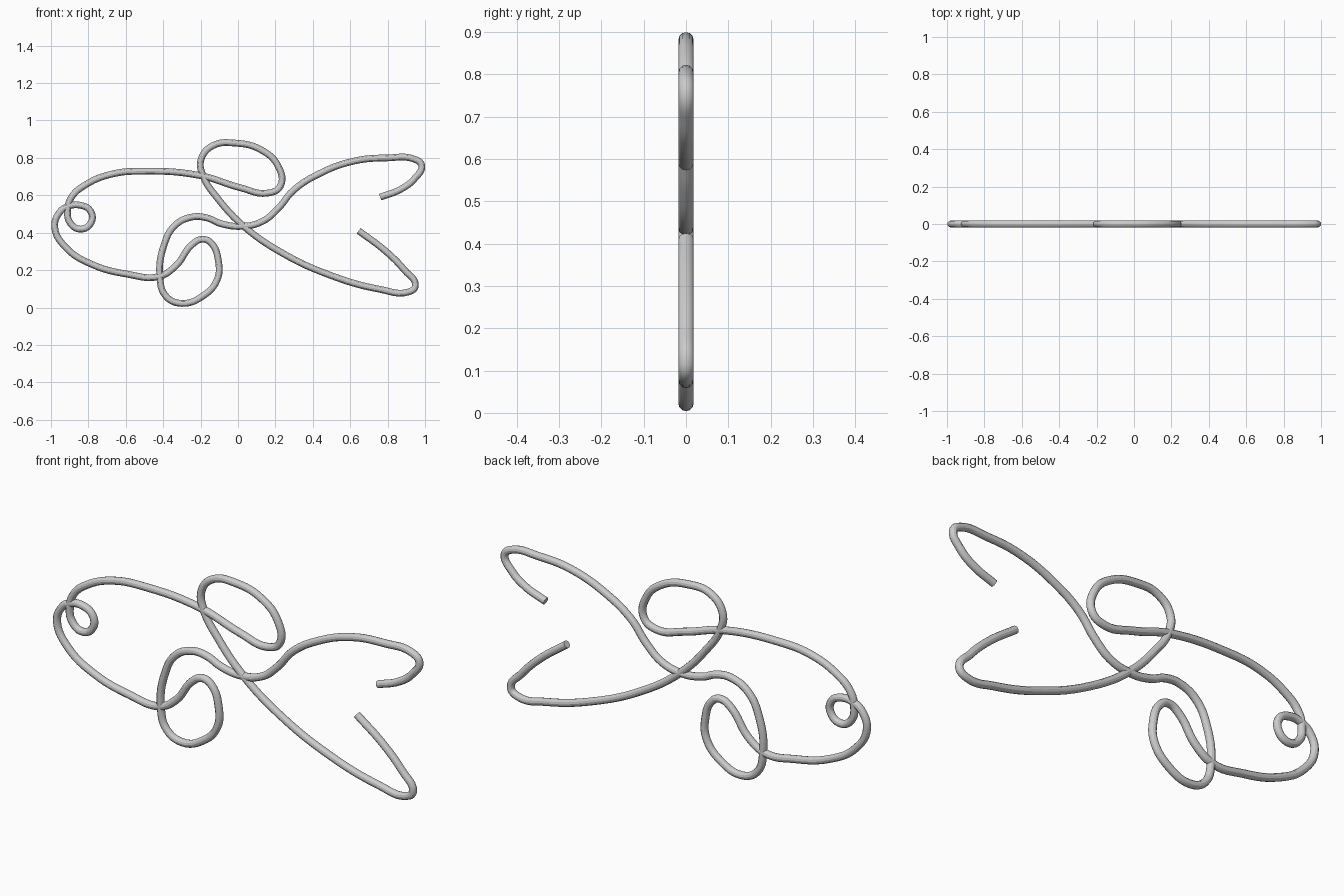
import bpy

WIRE_RADIUS = 0.018

# Centre line of the single bent wire (x, z), from upper tail end to lower tail end
path = [
    # upper tail fin and back
    (.76, .59), (.87, .632), (.945, .69), (.982, .76), (.94, .794), (.80, .80),
    (.62, .783), (.43, .713), (.295, .625), (.215, .53), (.13, .46), (.02, .434),
    (-.09, .448),
    # belly fin loop
    (-.17, .48), (-.25, .483), (-.34, .436), (-.395, .335), (-.418, .17),
    (-.385, .06), (-.30, .022), (-.19, .06), (-.112, .147), (-.105, .25),
    (-.143, .344), (-.19, .365), (-.245, .337), (-.335, .22), (-.425, .165),
    # belly and head
    (-.59, .178), (-.78, .23), (-.92, .32), (-.98, .43), (-.953, .51), (-.91, .54),
    # eye loop
    (-.845, .547), (-.788, .515), (-.785, .455), (-.84, .419), (-.897, .452),
    (-.911, .52),
    # top of the head and back
    (-.89, .59), (-.82, .653), (-.68, .712), (-.50, .729), (-.20, .705), (.01, .641),
    # dorsal fin loop
    (.16, .612), (.227, .65), (.215, .755), (.125, .842), (-.015, .879),
    (-.135, .865), (-.198, .79), (-.185, .70), (-.11, .585),
    # lower tail fin
    (.03, .435), (.23, .295), (.50, .17), (.76, .097), (.91, .083), (.948, .115),
    (.89, .20), (.785, .305), (.645, .41),
]

curve = bpy.data.curves.new("fish_wire", 'CURVE')
curve.dimensions = '3D'
curve.bevel_depth = WIRE_RADIUS
curve.bevel_resolution = 4
curve.resolution_u = 6
curve.use_fill_caps = True
spline = curve.splines.new('BEZIER')
spline.bezier_points.add(len(path) - 1)
for point, (x, z) in zip(spline.bezier_points, path):
    point.co = (x, 0, z)
    point.handle_left_type = point.handle_right_type = 'AUTO'

wire = bpy.data.objects.new("fish_wire", curve)
bpy.context.collection.objects.link(wire)

# Turn the swept wire into a smooth mesh
bpy.context.view_layer.objects.active = wire
wire.select_set(True)
bpy.ops.object.convert(target='MESH')
bpy.ops.object.shade_smooth_by_angle()
